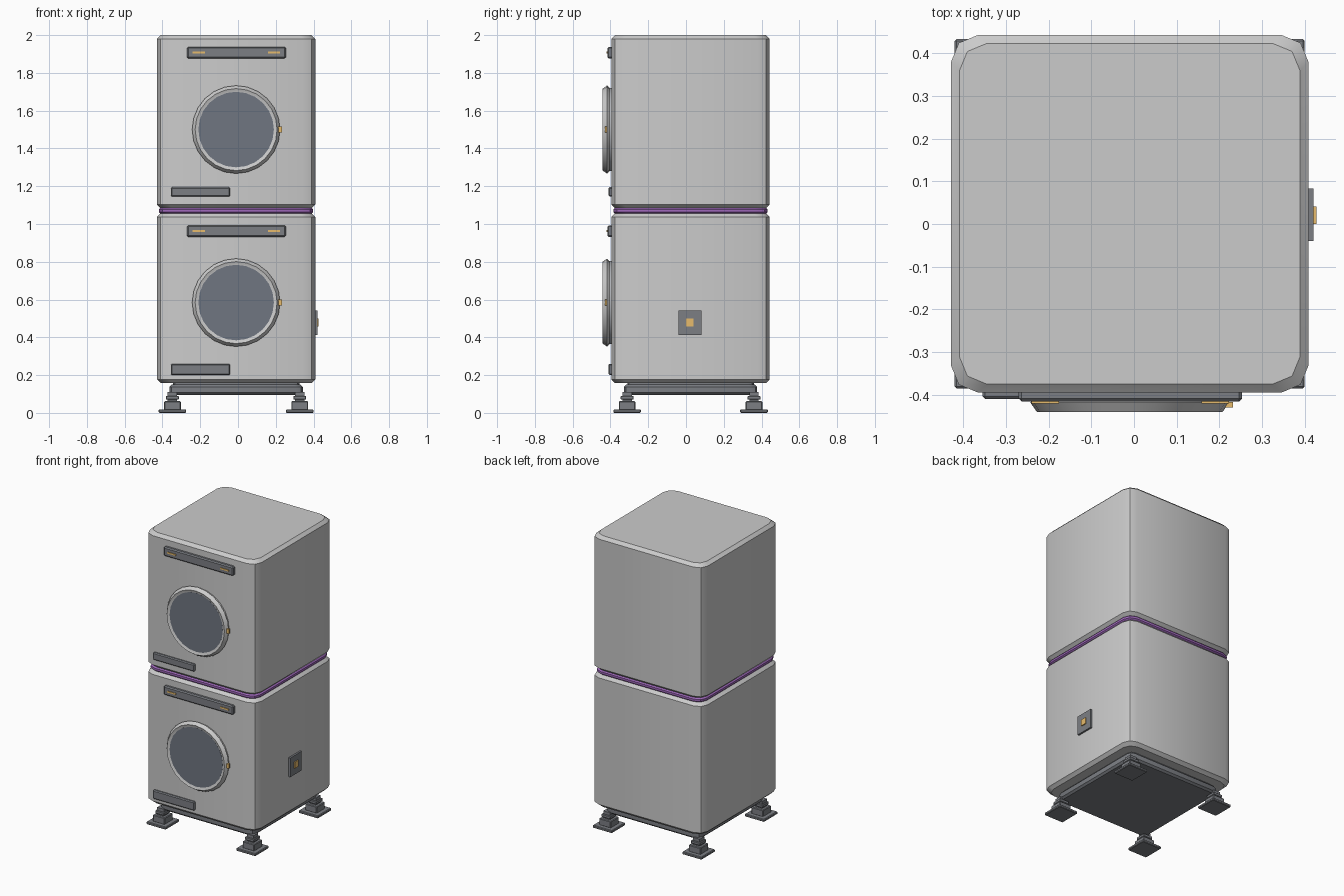
import bpy, bmesh, math

if "Cube" in bpy.data.objects:
    bpy.data.objects.remove(bpy.data.objects["Cube"])

CX, CY = -0.01, 0.024          # centre of the cabinets
FRONT = -0.395                 # front face plane


def mat(name, r, g, b):
    m = bpy.data.materials.new(name)
    m.diffuse_color = (r, g, b, 1)
    m.use_nodes = True
    m.node_tree.nodes["Principled BSDF"].inputs["Base Color"].default_value = m.diffuse_color
    return m


DARK = mat("dark_grey", 0.2, 0.21, 0.23)
GLASS = mat("tinted_glass", 0.16, 0.18, 0.22)
GOLD = mat("amber", 0.8, 0.5, 0.15)
PURPLE = mat("purple", 0.35, 0.14, 0.5)


def finish(name, bm, material=None):
    bmesh.ops.recalc_face_normals(bm, faces=bm.faces)
    me = bpy.data.meshes.new(name)
    bm.to_mesh(me)
    bm.free()
    ob = bpy.data.objects.new(name, me)
    bpy.context.collection.objects.link(ob)
    if material:
        me.materials.append(material)
    bpy.ops.object.select_all(action='DESELECT')
    ob.select_set(True)
    bpy.context.view_layer.objects.active = ob
    bpy.ops.object.shade_smooth_by_angle(angle=math.radians(30))
    return ob


def loft(name, rings, material=None):
    bm = bmesh.new()
    loops = [[bm.verts.new(p) for p in ring] for ring in rings]
    n = len(loops[0])
    for a, b in zip(loops, loops[1:]):
        for i in range(n):
            j = (i + 1) % n
            bm.faces.new((a[i], a[j], b[j], b[i]))
    bm.faces.new(loops[0])
    bm.faces.new(loops[-1])
    return finish(name, bm, material)


def rounded_ring(half, r, z, seg=2):
    pts = []
    for k in range(4):
        sx, sy = ((1, 1), (-1, 1), (-1, -1), (1, -1))[k]
        for i in range(seg + 1):
            a = math.pi / 2 * (k + i / seg)
            pts.append((CX + sx * (half - r) + r * math.cos(a),
                        CY + sy * (half - r) + r * math.sin(a), z))
    return pts


def rounded_block(name, half, r, z0, z1, c, material=None):
    prof = ((half - c, z0), (half, z0 + c), (half, z1 - c), (half - c, z1))
    return loft(name, [rounded_ring(h, r, z) for h, z in prof], material)


def box(name, x, y, z, material=None, bevel=0.0):
    bm = bmesh.new()
    bmesh.ops.create_cube(bm, size=1)
    for v in bm.verts:
        v.co = [(lo + hi) / 2 + c * (hi - lo) for c, (lo, hi) in zip(v.co, (x, y, z))]
    if bevel:
        bmesh.ops.bevel(bm, geom=bm.edges[:], offset=bevel, segments=1,
                        affect='EDGES', profile=0.5)
    return finish(name, bm, material)


def door_rings(prof, zc, n=24):
    return [[(CX + r * math.sin(2 * math.pi * i / n), y,
              zc + r * math.cos(2 * math.pi * i / n)) for i in range(n)] for r, y in prof]


# Each unit: name, body z range, door height, control strip z, lower flap z
UNITS = (("upper", 1.083, 2.0, 1.5, (1.876, 1.938), (1.145, 1.195)),
         ("lower", 0.157, 1.057, 0.584, (0.932, 0.993), (0.2, 0.26)))

for name, z0, z1, zd, strip, flap in UNITS:
    # Cabinet
    rounded_block(name + "_cabinet", 0.419, 0.064, z0, z1, 0.02)
    # Door ring and glass
    loft(name + "_door_ring", door_rings(((0.22, FRONT + 0.005), (0.22, -0.405), (0.233, -0.418),
                                          (0.217, -0.441), (0.2, -0.434)), zd))
    loft(name + "_door_glass", door_rings(((0.2, -0.43), (0.2, -0.4345)), zd), GLASS)
    box(name + "_door_latch", (0.21, 0.232), (-0.43, -0.417), (zd - 0.015, zd + 0.015), GOLD)
    # Control strip with two indicator bars
    box(name + "_control_strip", (-0.27, 0.253), (-0.416, FRONT + 0.01), strip, DARK, 0.007)
    zm = sum(strip) / 2
    for side, x in (("left", (-0.24, -0.176)), ("right", (0.158, 0.222))):
        box(f"{name}_indicator_{side}", x, (-0.42, -0.41), (zm - 0.005, zm + 0.005), GOLD)
    # Filter flap near the bottom
    box(name + "_filter_flap", (-0.355, -0.042), (-0.41, FRONT + 0.01), flap, DARK, 0.006)

# Band joining the cabinets
rounded_block("stacking_band", 0.408, 0.06, 1.055, 1.085, 0.008, PURPLE)
rounded_block("stacking_core", 0.39, 0.06, 1.04, 1.1, 0.004, DARK)

# Plinth
rounded_block("plinth", 0.353, 0.035, 0.095, 0.15, 0.012, DARK)
rounded_block("plinth_top", 0.335, 0.035, 0.14, 0.17, 0.004, DARK)

# Levelling feet: pad, block, neck and cap
for sx in (-1, 1):
    for sy in (-1, 1):
        fx, fy = CX + sx * 0.337, CY + sy * 0.336
        tag = ("left" if sx < 0 else "right") + ("_front" if sy < 0 else "_back")
        for part, h, z, b in (("pad", 0.073, (0, 0.018), 0.004),
                              ("block", 0.044, (0.015, 0.062), 0.004),
                              ("neck", 0.025, (0.06, 0.11), 0),
                              ("cap", 0.034, (0.07, 0.09), 0.003)):
            box(f"foot_{part}_{tag}", (fx - h, fx + h), (fy - h, fy + h), z, DARK, b)

# Socket on the right side
box("side_socket_plate", (0.4, 0.421), (-0.04, 0.083), (0.413, 0.543), DARK)
box("side_socket_light", (0.415, 0.427), (0.0, 0.041), (0.457, 0.5), GOLD)
